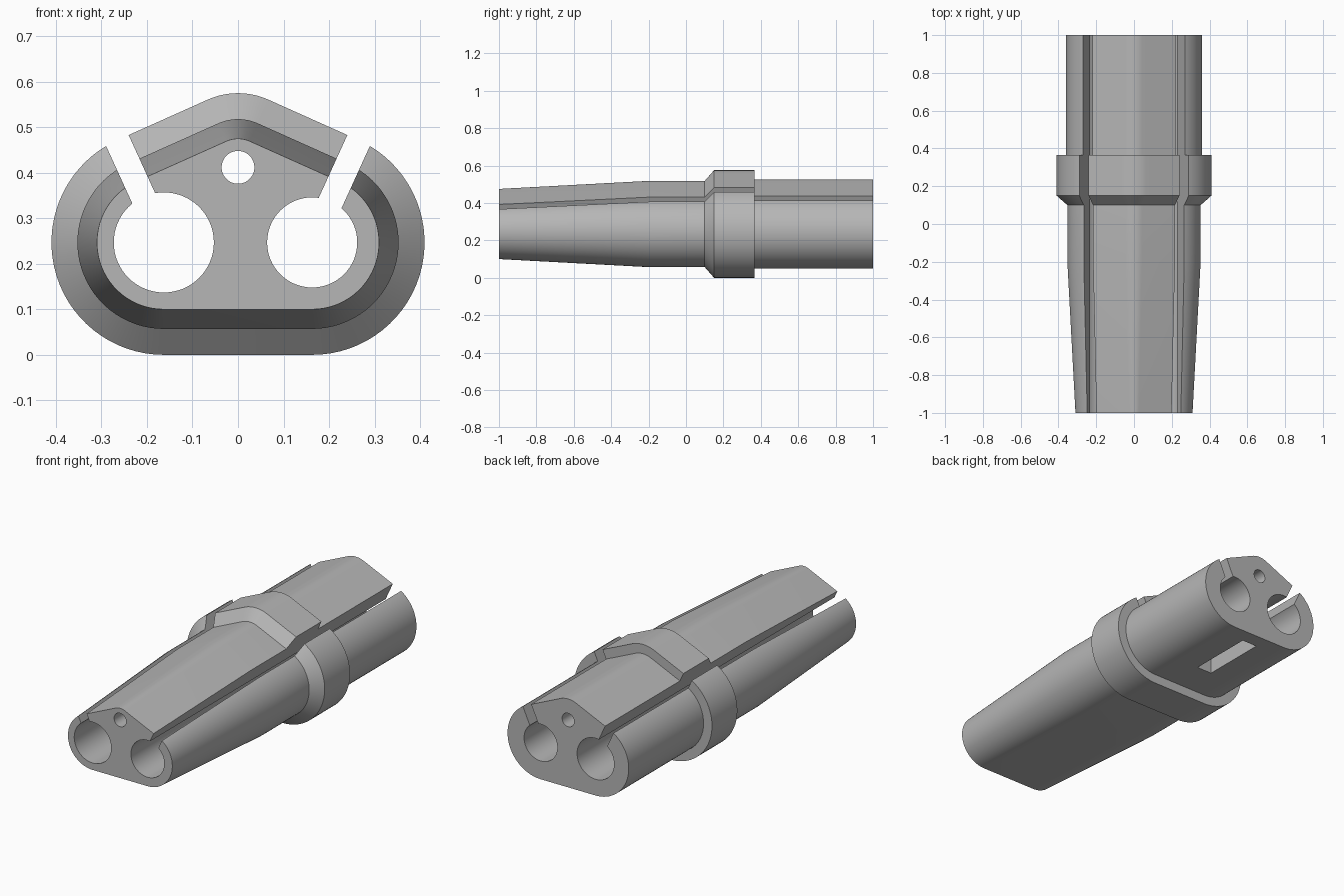
import bpy, bmesh, math
from mathutils import Matrix, Vector

cube = bpy.data.objects.get("Cube")
if cube:
    bpy.data.objects.remove(cube, do_unlink=True)

SIDE_X, SIDE_Z, TOP_Z = 0.163, 0.247, 0.412   # centres of the three bores
TILT = math.radians(24.5)                     # lean of the roof and slots

grey = bpy.data.materials.new("plain grey")
grey.use_nodes = True
grey.diffuse_color = (0.47, 0.47, 0.47, 1)
grey.node_tree.nodes["Principled BSDF"].inputs["Base Color"].default_value = grey.diffuse_color


def make_object(name, bm):
    bmesh.ops.recalc_face_normals(bm, faces=bm.faces)
    mesh = bpy.data.meshes.new(name)
    bm.to_mesh(mesh)
    bm.free()
    mesh.materials.append(grey)
    obj = bpy.data.objects.new(name, mesh)
    bpy.context.collection.objects.link(obj)
    return obj


def arc(cx, cz, r, start, end, steps):
    angles = [start + (end - start) * i / steps for i in range(steps + 1)]
    return [(cx + r * math.cos(a), cz + r * math.sin(a)) for a in angles]


def outline(r):
    """Rounded outline wrapped around the three bores."""
    quarter = math.pi / 2
    return (arc(SIDE_X, SIDE_Z, r, -quarter, quarter - TILT, 32)
            + arc(0, TOP_Z, r - 0.084, quarter - TILT, quarter + TILT, 12)
            + arc(-SIDE_X, SIDE_Z, r, quarter + TILT, 3 * quarter, 32))


def loft(name, stations):
    bm = bmesh.new()
    rings = [[bm.verts.new((x, y, z)) for x, z in outline(r)] for y, r in stations]
    for a, b in zip(rings, rings[1:]):
        for i in range(len(a)):
            j = (i + 1) % len(a)
            bm.faces.new((a[i], a[j], b[j], b[i]))
    bm.faces.new(rings[0])
    bm.faces.new(rings[-1])
    return make_object(name, bm)


def bore(name, x, z, r):
    bm = bmesh.new()
    turn = Matrix.Translation((x, 0, z)) @ Matrix.Rotation(math.pi / 2, 4, "X")
    bmesh.ops.create_cone(bm, cap_ends=True, segments=64, radius1=r, radius2=r,
                          depth=2.4, matrix=turn)
    return make_object(name, bm)


def box(name, base, size, lean=0):
    """Box standing on its base point, leaning about the long axis."""
    bm = bmesh.new()
    place = (Matrix.Translation(base) @ Matrix.Rotation(lean, 4, "Y")
             @ Matrix.Translation((0, 0, size[2] / 2)) @ Matrix.Diagonal(Vector(size).to_4d()))
    bmesh.ops.create_cube(bm, size=1, matrix=place)
    return make_object(name, bm)


# Tapered nose, chamfered collar and straight tail in one body
body = loft("connector_body", [(-1, 0.147), (-0.2, 0.19), (0.1, 0.19), (0.15, 0.247),
                               (0.365, 0.247), (0.365, 0.197), (1, 0.197)])

# Lengthwise bores, slanted slots and the underside pocket
cutters = [bore("right_bore", -SIDE_X, SIDE_Z, 0.11),
           bore("left_bore", SIDE_X, SIDE_Z, 0.099),
           bore("pin_bore", 0, TOP_Z, 0.036),
           box("underside_pocket", (0, 0.74, -0.1), (0.09, 0.36, 0.35))]
for side in (-1, 1):
    cutters.append(box("slot", (side * SIDE_X, 0, SIDE_Z), (0.055, 2.4, 0.4), side * TILT))

bpy.ops.object.select_all(action="DESELECT")
bpy.context.view_layer.objects.active = body
body.select_set(True)
for cutter in cutters:
    cutter.hide_render = True
    cut = body.modifiers.new(cutter.name, "BOOLEAN")
    cut.operation = "DIFFERENCE"
    cut.solver = "EXACT"
    cut.object = cutter
    bpy.ops.object.modifier_apply(modifier=cut.name)
for cutter in cutters:
    bpy.data.objects.remove(cutter, do_unlink=True)

bpy.ops.object.shade_smooth_by_angle(angle=math.radians(25))
